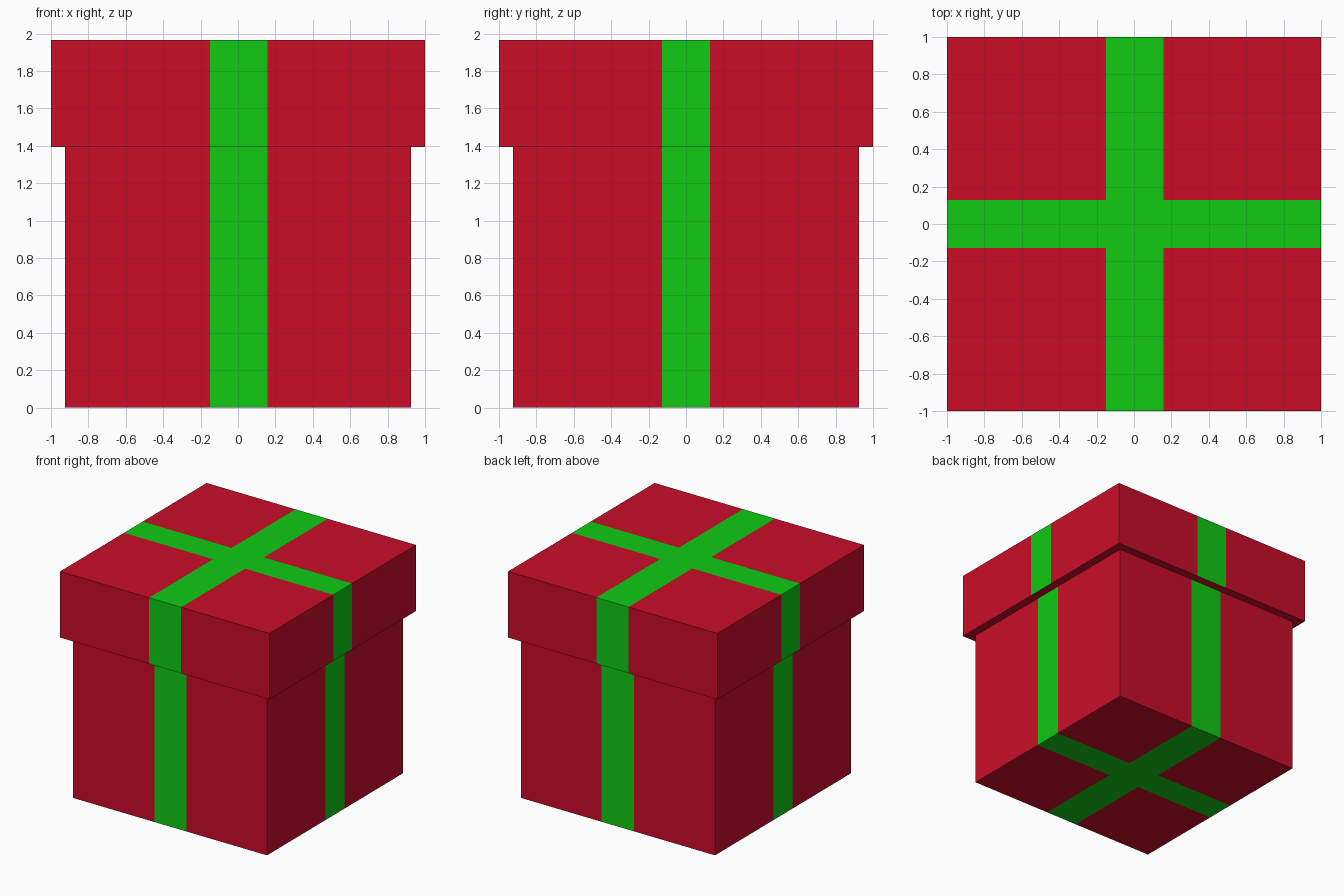
import bpy, bmesh

if "Cube" in bpy.data.objects:
    bpy.data.objects.remove(bpy.data.objects["Cube"])

RIBBON_X = (-0.15, 0.157)
RIBBON_Y = (-0.128, 0.128)


def material(name, color):
    m = bpy.data.materials.new(name)
    m.diffuse_color = color
    m.use_nodes = True
    m.node_tree.nodes["Principled BSDF"].inputs["Base Color"].default_value = m.diffuse_color
    return m


red = material("red_paper", (0.59, 0.004, 0.022, 1))
green = material("green_ribbon", (0.005, 0.59, 0.007, 1))


def wrapped_box(name, half, z0, z1, ribbon_below):
    """Box with flush ribbon bands cut into its faces."""
    bm = bmesh.new()
    bmesh.ops.create_cube(bm, size=2)
    for v in bm.verts:
        v.co.x *= half
        v.co.y *= half
        v.co.z = z1 if v.co.z > 0 else z0
    # cut along both edges of each ribbon band
    for axis, band in ((0, RIBBON_X), (1, RIBBON_Y)):
        for p in band:
            co, no = [0, 0, 0], [0, 0, 0]
            co[axis], no[axis] = p, 1
            bmesh.ops.bisect_plane(bm, geom=bm.verts[:] + bm.edges[:] + bm.faces[:],
                                   plane_co=co, plane_no=no)
    # colour the band faces green
    bm.normal_update()
    for f in bm.faces:
        c = f.calc_center_median()
        in_band = (RIBBON_X[0] < c.x < RIBBON_X[1]) or (RIBBON_Y[0] < c.y < RIBBON_Y[1])
        if in_band and (ribbon_below or f.normal.z > -0.5):
            f.material_index = 1
    me = bpy.data.meshes.new(name)
    bm.to_mesh(me)
    bm.free()
    me.materials.append(red)
    me.materials.append(green)
    ob = bpy.data.objects.new(name, me)
    bpy.context.collection.objects.link(ob)


# Gift box body and overhanging lid
wrapped_box("box_body", 0.926, 0.0, 1.394, True)
wrapped_box("box_lid", 1.0, 1.394, 1.965, False)
